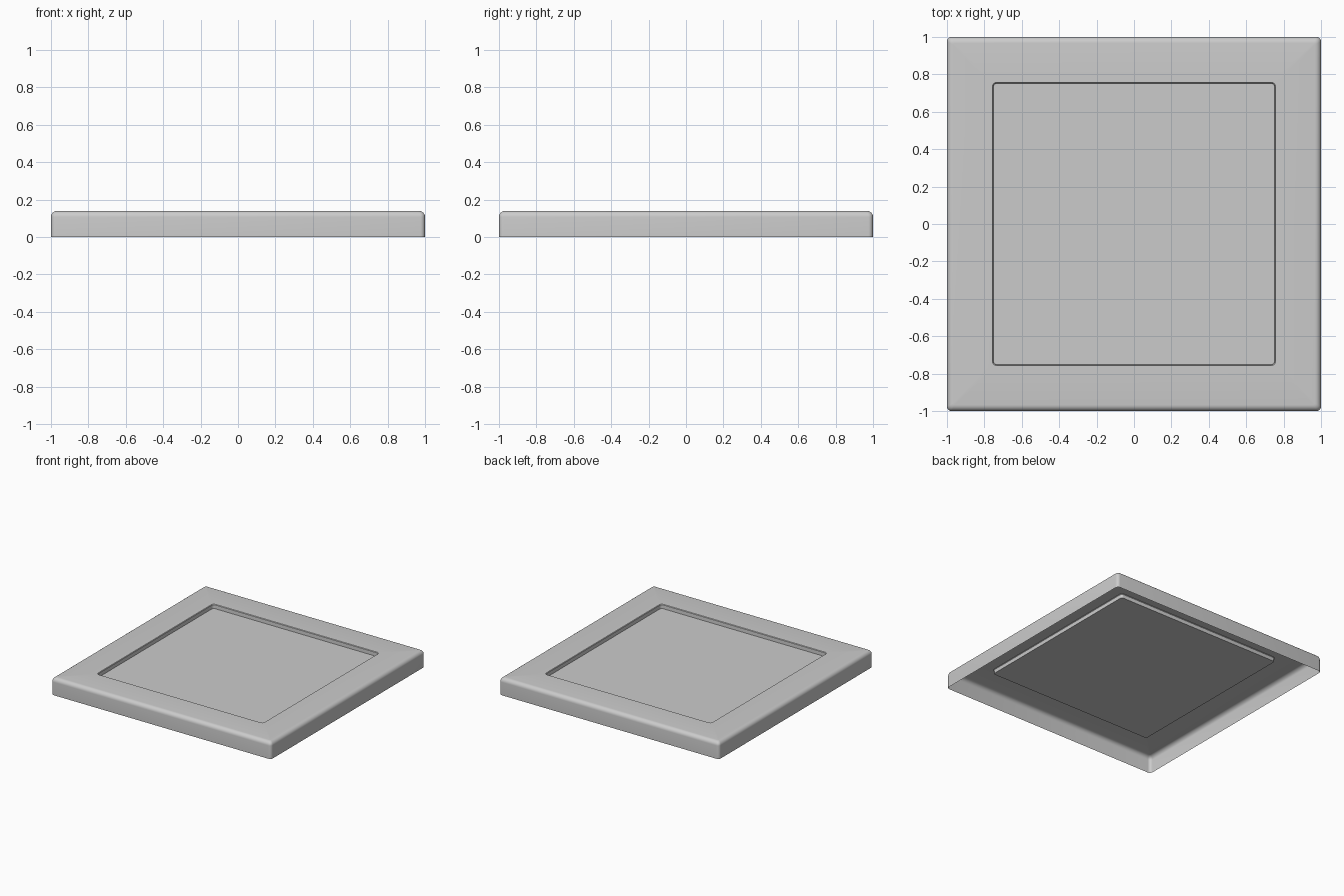
import bpy, bmesh, math

if "Cube" in bpy.data.objects:
    bpy.data.objects.remove(bpy.data.objects["Cube"])


def ring(bm, half, z, radius, steps=5):
    """Rounded square loop of vertices at height z."""
    verts = []
    c = half - radius
    for q, (sx, sy) in enumerate([(1, 1), (-1, 1), (-1, -1), (1, -1)]):
        for i in range(steps + 1):
            a = math.pi / 2 * (q + i / steps)
            verts.append(bm.verts.new((sx * c + radius * math.cos(a),
                                       sy * c + radius * math.sin(a), z)))
    return verts


def bridge(bm, a, b):
    n = len(a)
    for i in range(n):
        j = (i + 1) % n
        bm.faces.new((a[i], a[j], b[j], b[i]))


HEIGHT, BEVEL, DEPTH = 0.14, 0.033, 0.034

# Profile from the open bottom, over the rounded rim, into the recess
profile = [(1.0, 0.0, 0.025)]
for k in range(7):
    t = math.pi / 2 * k / 6
    inset = BEVEL * (1 - math.cos(t))
    profile.append((1.0 - inset, HEIGHT - BEVEL + BEVEL * math.sin(t),
                    max(0.025 - 0.5 * inset, 0.006)))
profile += [(0.757, HEIGHT, 0.022),
            (0.753, HEIGHT - 0.004, 0.02),
            (0.752, HEIGHT - DEPTH, 0.02)]

bm = bmesh.new()
rings = [ring(bm, *p) for p in profile]
for a, b in zip(rings, rings[1:]):
    bridge(bm, a, b)

# Flat recessed panel
bm.faces.new(rings[-1])

mesh = bpy.data.meshes.new("tile_shell")
bm.to_mesh(mesh)
bm.free()
tile = bpy.data.objects.new("tile_shell", mesh)
bpy.context.collection.objects.link(tile)

# Smooth rounded rim, crisp recess edges
bpy.context.view_layer.objects.active = tile
tile.select_set(True)
bpy.ops.object.shade_smooth_by_angle(angle=math.radians(30))
